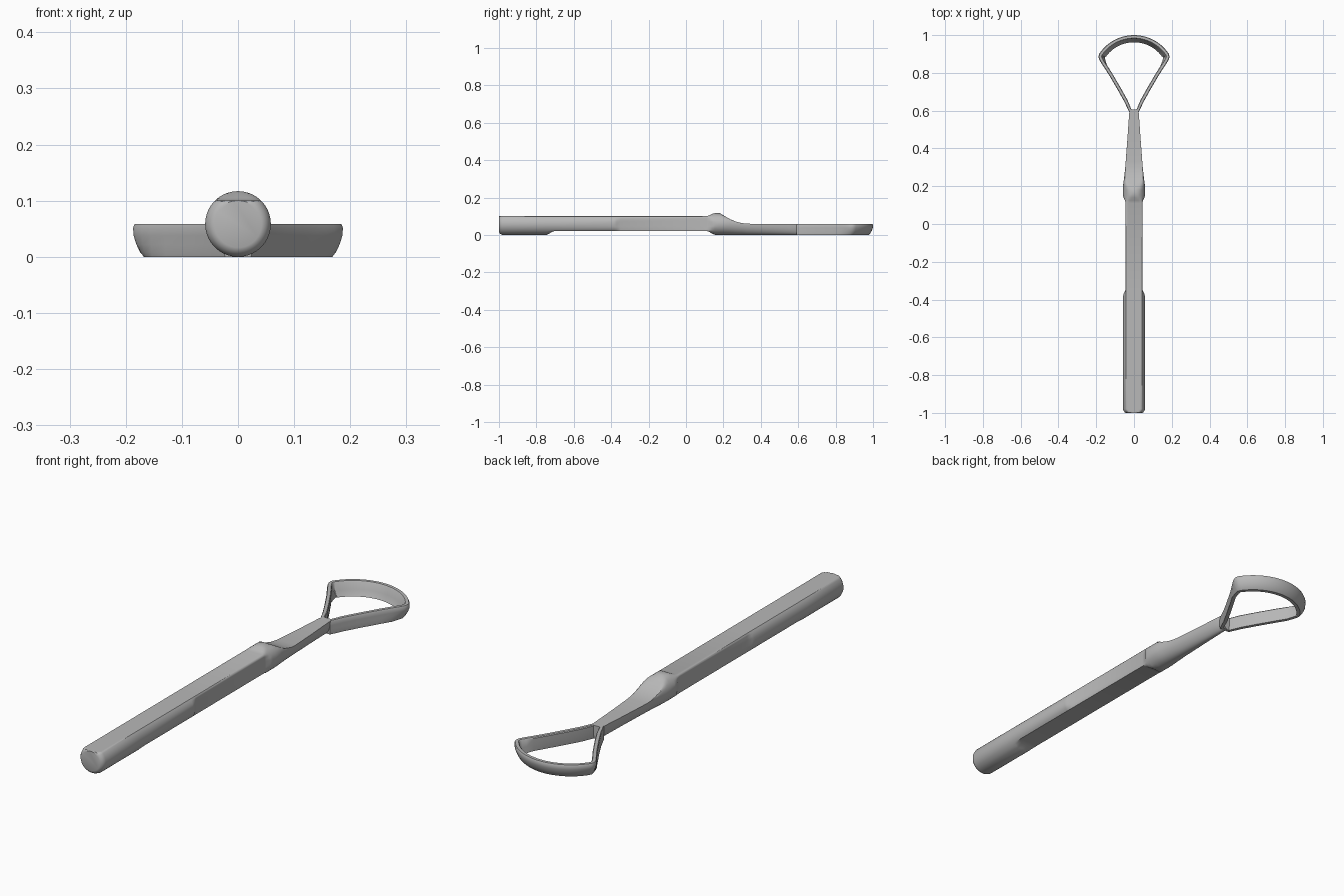
import bpy, bmesh, math
from mathutils import Vector

cube = bpy.data.objects.get("Cube")
if cube:
    bpy.data.objects.remove(cube, do_unlink=True)

steel = bpy.data.materials.new("brushed grey steel")
steel.use_nodes = True
steel.diffuse_color = (0.48, 0.48, 0.48, 1)
steel.node_tree.nodes["Principled BSDF"].inputs["Base Color"].default_value = (0.48, 0.48, 0.48, 1)

R = 0.0585  # radius of the round bar, resting on the ground


def clamp(v, low, high):
    return max(low, min(high, v))


def loft(name, rings, closed, angle):
    """Skin a list of equal-length rings; join the ends or cap them."""
    bm = bmesh.new()
    loops = [[bm.verts.new(p) for p in ring] for ring in rings]
    n = len(loops[0])
    pairs = list(zip(loops, loops[1:]))
    if closed:
        pairs.append((loops[-1], loops[0]))
    else:
        bm.faces.new(loops[0])
        bm.faces.new(loops[-1])
    for a, b in pairs:
        for i in range(n):
            j = (i + 1) % n
            bm.faces.new((a[i], a[j], b[j], b[i]))
    bmesh.ops.remove_doubles(bm, verts=bm.verts, dist=0.00005)
    bmesh.ops.recalc_face_normals(bm, faces=bm.faces)
    mesh = bpy.data.meshes.new(name)
    bm.to_mesh(mesh)
    bm.free()
    mesh.materials.append(steel)
    obj = bpy.data.objects.new(name, mesh)
    bpy.context.collection.objects.link(obj)
    bpy.ops.object.select_all(action="DESELECT")
    obj.select_set(True)
    bpy.context.view_layer.objects.active = obj
    bpy.ops.object.shade_smooth_by_angle(angle=math.radians(angle))
    return obj


def bar_section(y, rx, rz, side, low, high, count=64):
    """Ellipse with flats milled on its sides, bottom and top."""
    ring = []
    for i in range(count):
        a = 2 * math.pi * i / count
        ring.append((clamp(rx * math.cos(a), -side, side), y,
                     clamp(R + rz * math.sin(a), low, high)))
    return ring


# Handle: (y, radius, side flat, bottom flat, top flat)
handle_steps = [
    (-1, .042, R, 0, .1), (-.997, .049, R, 0, .1), (-.99, .055, R, 0, .1),
    (-.98, R, R, 0, .1), (-.745, R, R, 0, .1), (-.73, R, R, .008, .1),
    (-.71, R, R, .019, .1), (-.69, R, R, .022, .1), (-.385, R, R, .022, .1),
    (-.37, R, .055, .022, .1), (-.35, R, .045, .022, .1),
    (.11, R, .045, .022, .1), (.125, R, .047, .016, .105),
    (.14, R, .056, .007, .113), (.155, R, R, .001, .117), (.18, R, R, 0, .117)]
sections = [bar_section(y, r, r, s, b, t) for y, r, s, b, t in handle_steps]

# Scooped neck: (y, half width, flat top), tapering towards the loop
neck_steps = [
    (.2, .058, .105), (.22, .056, .093), (.24, .053, .082), (.265, .05, .072),
    (.295, .047, .064), (.33, .044, .06), (.45, .035, .0585), (.55, .028, .0585),
    (.59, .025, .0585), (.607, .02, .0585)]
sections += [bar_section(y, w, R, w, 0, t) for y, w, t in neck_steps]
loft("handle_and_neck", sections, False, 32)

# Loop outline: splayed arms, rounded corners and a circular front arc
half = [(.024, .59), (.05, .645), (.085, .708), (.13, .785), (.155, .824),
        (.172, .85), (.183, .869), (.187, .88), (.187, .89)]
for i in range(19):
    a = math.radians(57 * (1 - i / 18))
    half.append((.221 * math.sin(a), .779 + .221 * math.cos(a)))
path = half + [(-x, y) for x, y in reversed(half[:-1])]

# Blade profile: (inset from outline, undercut amount, height)
profile = [(.001, .022, 0), (0, .015, .008), (0, .007, .022), (0, .001, .038),
           (0, 0, .052), (.003, 0, .0585), (.016, 0, .0585), (.019, 0, .055),
           (.019, .006, .025), (.016, .022, 0)]
rings = []
count = len(path)
for i, p in enumerate(path):
    p = Vector(p)
    before = (p - Vector(path[i - 1])).normalized()
    after = (Vector(path[(i + 1) % count]) - p).normalized()
    tangent = (before + after).normalized()
    inward = Vector((-tangent.y, tangent.x))
    blend = clamp((p.y - .82) / .07, 0, 1)  # undercut only along the front arc
    ring = []
    for inset, under, z in profile:
        q = p + inward * (inset + under * blend)
        ring.append((q.x, q.y, z))
    rings.append(ring)
loft("loop_blade", rings, True, 35)
